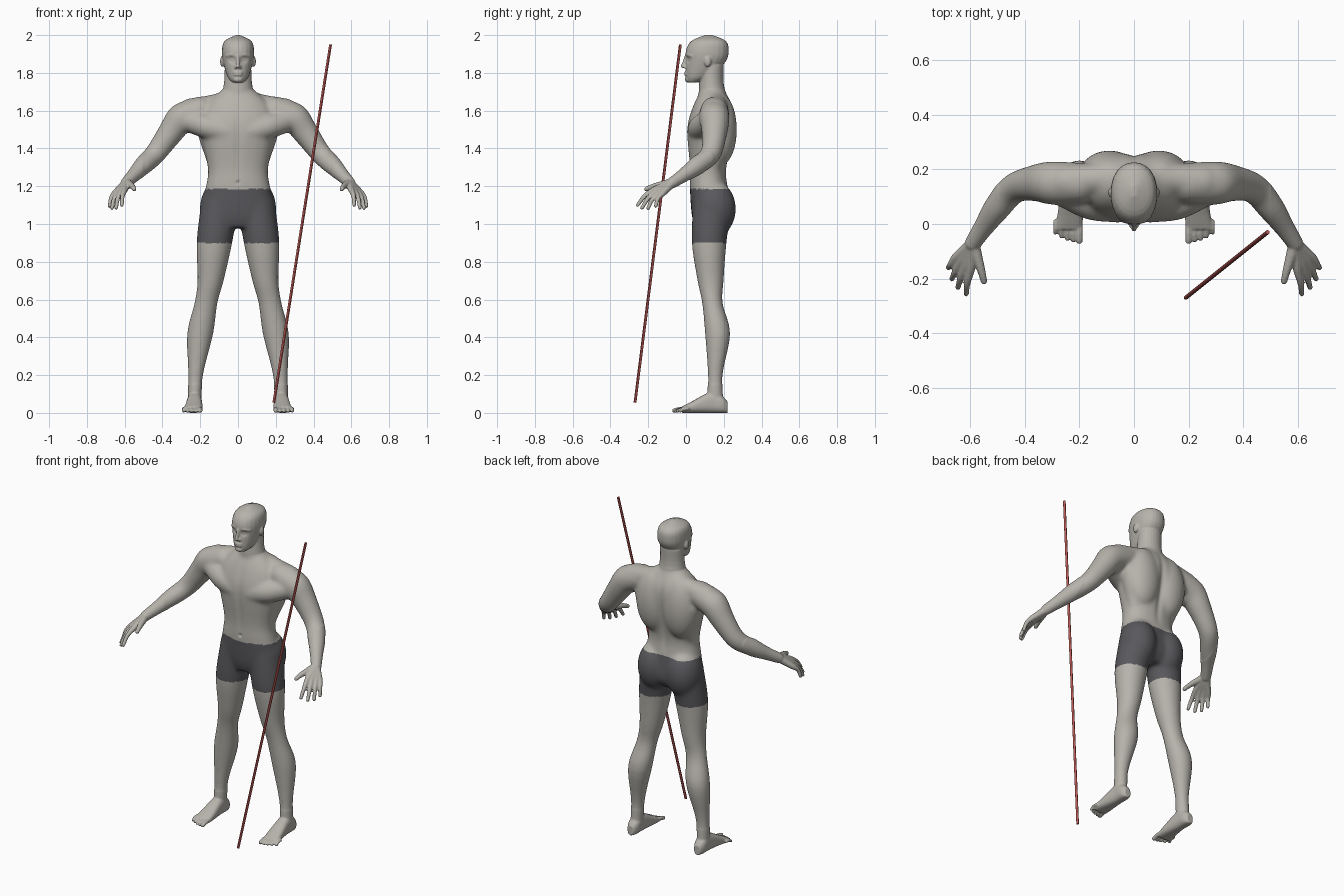
import bpy
import bmesh
from math import cos, sin, pi, exp
from mathutils import Vector, Matrix

cube = bpy.data.objects.get("Cube")
if cube:
    bpy.data.objects.remove(cube, do_unlink=True)


def material(name, *rgb):
    mat = bpy.data.materials.new(name)
    mat.use_nodes = True
    mat.diffuse_color = (*rgb, 1)
    mat.node_tree.nodes["Principled BSDF"].inputs["Base Color"].default_value = (*rgb, 1)
    return mat


skin = material("warm grey skin", .47, .45, .41)
cloth = material("charcoal cloth", .1, .1, .11)
red = material("dull red", .5, .1, .09)

bm = bmesh.new()


def between(before, start, end, after, t):
    """Smooth curve from start to end, guided by its neighbours."""
    bend = 2 * before - 5 * start + 4 * end - after
    twist = 3 * (start - end) + after - before
    return start + (t * (end - before) + t * t * bend + t * t * t * twist) / 2


def loft(rings, power=2, sides=24, steps=4):
    """Closed skin through rings of (centre, half axis u, half axis v)."""
    last = len(rings) - 1
    fine = []
    for i in range(last):
        near = rings[max(i - 1, 0)], rings[i], rings[i + 1], rings[min(i + 2, last)]
        for step in range(steps):
            fine.append([between(*values, step / steps) for values in zip(*near)])
    fine.append(rings[last])
    loops = []
    for centre, u, v in fine:
        loop = []
        for k in range(sides):
            across, along = cos(2 * pi * k / sides), sin(2 * pi * k / sides)
            reach = (abs(across) ** power + abs(along) ** power) ** (-1 / power)
            loop.append(bm.verts.new(centre + (u * across + v * along) * reach))
        loops.append(loop)
    for lower, upper in zip(loops, loops[1:]):
        for k in range(sides):
            n = (k + 1) % sides
            bm.faces.new((lower[k], lower[n], upper[n], upper[k]))
    bm.faces.new(reversed(loops[0]))
    bm.faces.new(loops[-1])


def stack(sections, power=2, side=1):
    """Upright form from (height, centre x, half width, front y, back y)."""
    loft([(Vector((x * side, (front + back) / 2, z)), Vector((width, 0, 0)),
           Vector((0, (back - front) / 2, 0))) for z, x, width, front, back in sections], power)


def ball(centre, size):
    place = Matrix.Translation(centre) @ Matrix.Diagonal((*size, 1))
    bmesh.ops.create_uvsphere(bm, u_segments=24, v_segments=16, radius=1, matrix=place)


def tube(points, side=1):
    """Round limb through (x, y, z, radius) with rounded ends."""
    path = [Vector((x * side, y, z)) for x, y, z, radius in points]
    radii = [point[-1] for point in points]
    last = len(path) - 1
    rings = []
    for i, centre in enumerate(path):
        heading = (path[min(i + 1, last)] - path[max(i - 1, 0)]).normalized()
        u = heading.cross(Vector((0, 0, 1))).normalized()
        rings.append((centre, u * radii[i], heading.cross(u) * radii[i]))
    loft(rings)
    for end in (0, last):
        ball(path[end], [radii[end]] * 3)


# Torso, neck and head
stack([(.98, 0, .16, .05, .2), (1.05, 0, .2, .03, .24), (1.2, 0, .17, .02, .22),
       (1.3, 0, .16, .02, .215), (1.5, 0, .2, .005, .255), (1.62, 0, .18, .035, .25),
       (1.71, 0, .085, .08, .2)], 2.3)
stack([(1.62, 0, .1, .06, .23), (1.74, 0, .075, .07, .2), (1.84, 0, .07, .08, .2)])
stack([(1.75, 0, .03, .01, .06), (1.78, 0, .055, 0, .13), (1.86, 0, .08, 0, .21),
       (1.92, 0, .085, 0, .226), (1.97, 0, .07, .03, .21), (2, 0, .01, .1, .14)], 2.2)

# Nose, lips and chin
tube([(0, 0, 1.89, .008), (0, -.008, 1.86, .009), (0, -.018, 1.835, .01)])
for z in (1.79, 1.802):
    ball((0, 0, z), (.024, .009, .007))
ball((0, .01, 1.765), (.025, .016, .016))

for side in (1, -1):
    # Ear, brow and nostril
    ball((.084 * side, .115, 1.86), (.011, .018, .028))
    tube([(.01, .006, 1.89, .007), (.035, .01, 1.895, .008), (.06, .03, 1.89, .007)], side)
    ball((.011 * side, -.004, 1.83), (.008, .01, .008))

    # Chest, shoulder slope, shoulder blade, flank and buttock
    tube([(.06, .067, 1.49, .063), (.16, .08, 1.515, .065), (.27, .13, 1.55, .06)], side)
    tube([(0, .165, 1.66, .06), (.13, .165, 1.63, .056), (.25, .155, 1.6, .066)], side)
    ball((.09 * side, .185, 1.5), (.11, .085, .19))
    tube([(.16, .17, 1.52, .062), (.15, .165, 1.45, .055), (.12, .15, 1.32, .04)], side)
    ball((.098 * side, .15, 1.08), (.105, .115, .15))

    # Arm
    tube([(.2, .15, 1.6, .075), (.3, .15, 1.56, .08), (.36, .15, 1.48, .068), (.44, .13, 1.37, .056),
          (.5, .06, 1.31, .05), (.55, -.01, 1.26, .037), (.59, -.07, 1.22, .03)], side)

    # Fingers fan out from the wrist, the middle ones longest
    wrist = Vector((.59, -.07, 1.22))
    for i in range(4):
        knuckle = Vector((.6, -.17, 1.18)).lerp(Vector((.655, -.125, 1.16)), i / 3)
        tip = Vector((.615, -.256, 1.1)).lerp(Vector((.68, -.16, 1.095)), i / 3)
        tip += Vector((.01, -.01, -.015)) * sin(pi * i / 3)
        middle = knuckle.lerp(tip, .5) + Vector((.004, -.006, .008))
        tube([(*wrist, .024), (*wrist.lerp(knuckle, .5), .02), (*knuckle, .016),
              (*middle, .012), (*tip, .01)], side)
    tube([(*wrist, .024), (.56, -.17, 1.2, .015), (.55, -.21, 1.185, .012)], side)

    # Leg
    stack([(1.08, .1, .1, .035, .24), (.9, .125, .095, .03, .215), (.7, .145, .07, .06, .2),
           (.58, .17, .062, .085, .195), (.42, .2, .07, .1, .235), (.2, .224, .04, .115, .195),
           (.03, .23, .035, .11, .2)], side=side)

    # Foot and toes
    loft([(Vector((x * side, y, height / 2)), Vector((width, 0, 0)), Vector((0, 0, height / 2)))
          for x, y, width, height in ((.23, .22, .02, .06), (.23, .19, .035, .09), (.23, .13, .038, .11),
                                      (.234, .03, .047, .06), (.24, -.02, .05, .034))], 2.6)
    for i in range(5):
        x, tip = .2 + .022 * i, .03 * (i / 4) ** 2 - .062
        radius = .0085 if i else .012
        tube([(x, .01, .022, radius), (x, tip / 2, .02, radius), (x, tip, radius, radius)], side)

bmesh.ops.recalc_face_normals(bm, faces=bm.faces)
mesh = bpy.data.meshes.new("body")
bm.to_mesh(mesh)
bm.free()
body = bpy.data.objects.new("body", mesh)
bpy.context.collection.objects.link(body)

# Fuse all body parts into one skin
fuse = body.modifiers.new("fuse", 'REMESH')
fuse.mode = 'VOXEL'
fuse.voxel_size = .005
soften = body.modifiers.new("soften", 'SMOOTH')
soften.iterations = 3
bpy.context.view_layer.update()
fused = bpy.data.meshes.new_from_object(body.evaluated_get(bpy.context.evaluated_depsgraph_get()))
body.modifiers.clear()
body.data = fused
fused.materials.clear()
fused.materials.append(skin)
fused.materials.append(cloth)

# Soften the muscles further, leaving head, hands and feet crisp
bm = bmesh.new()
bm.from_mesh(fused)
trunk = [v for v in bm.verts if .15 < v.co.z < 1.71 and abs(v.co.x) < .5]
for repeat in range(40):
    bmesh.ops.smooth_vert(bm, verts=trunk, factor=.5, use_axis_x=True, use_axis_y=True, use_axis_z=True)

# Eye sockets, eyeballs and navel, then the breastbone and spine hollows
dents = ((.033, 1.87, .015, .012), (.033, 1.87, .008, -.006), (0, 1.22, .009, .008))
for v in bm.verts:
    x, y, z = v.co
    if y < .07 and abs(x) < .1:
        for across, height, radius, depth in dents:
            v.co.y += depth * exp(-((abs(x) - across) ** 2 + (z - height) ** 2) / radius ** 2)
    if 1.2 < z < 1.7:
        fade = sin(pi * (z - 1.2) / .5) * exp(-(x / .02) ** 2)
        if y < .07:
            v.co.y += .005 * fade
        elif y > .17:
            v.co.y -= .01 * fade

# Shorts are the faces between waist and mid thigh
for face in bm.faces:
    centre = face.calc_center_median()
    face.smooth = True
    face.material_index = int(.9 < centre.z < 1.185 and abs(centre.x) < .35)
bm.to_mesh(fused)
bm.free()

# Slanted rod
bottom, top = Vector((.19, -.27, .055)), Vector((.49, -.03, 1.95))
axis = top - bottom
bpy.ops.mesh.primitive_cylinder_add(vertices=12, radius=.0075, depth=axis.length, location=(top + bottom) / 2)
rod = bpy.context.object
rod.name = "rod"
rod.rotation_euler = axis.to_track_quat('Z', 'Y').to_euler()
rod.data.materials.append(red)
bpy.ops.object.shade_smooth_by_angle()
